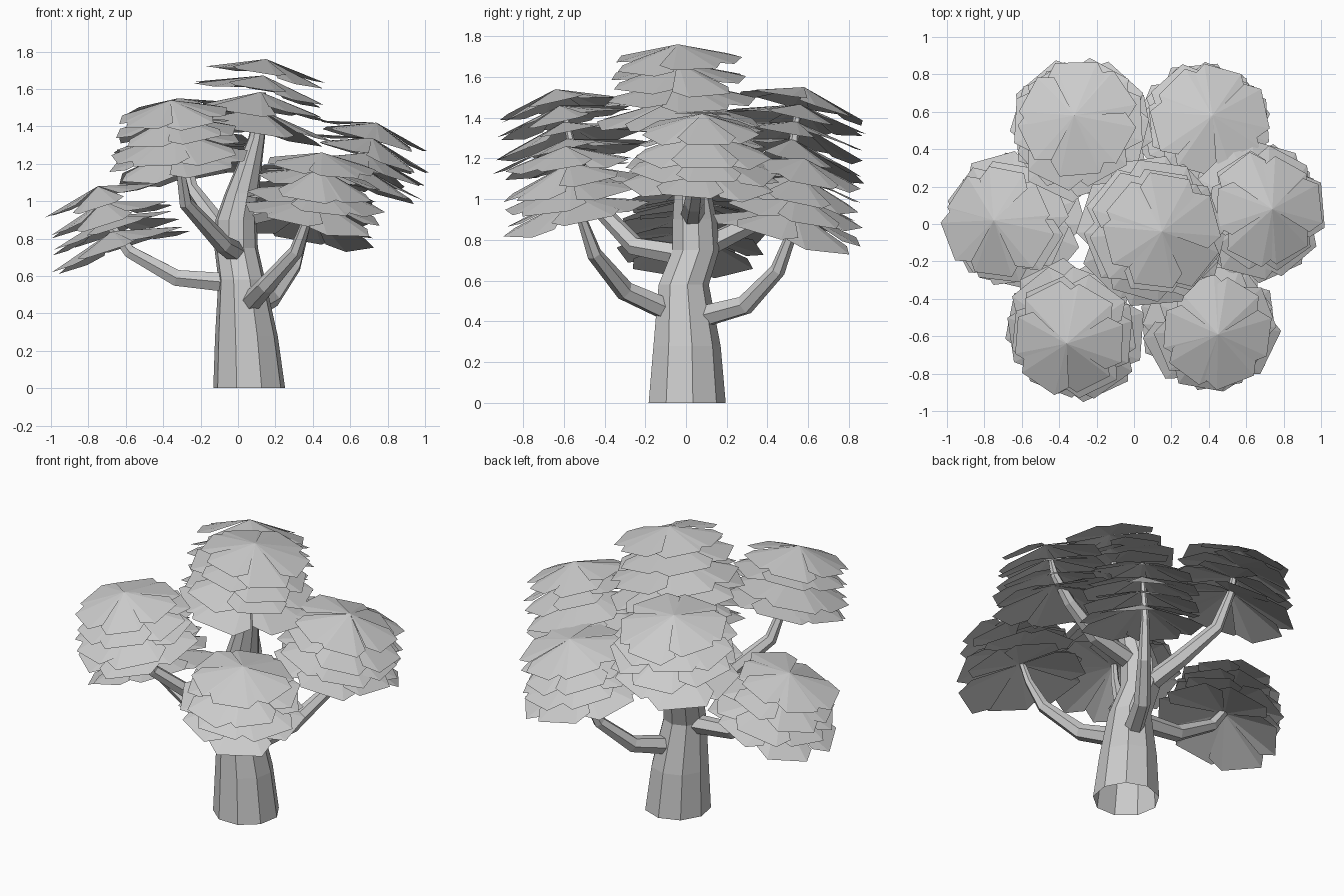
import bpy, bmesh, math, random
from mathutils import Vector, Matrix

if "Cube" in bpy.data.objects:
    bpy.data.objects.remove(bpy.data.objects["Cube"])

random.seed(7)


def make_object(name, bm):
    mesh = bpy.data.meshes.new(name)
    bm.to_mesh(mesh)
    bm.free()
    ob = bpy.data.objects.new(name, mesh)
    bpy.context.collection.objects.link(ob)
    return ob


def limb(name, points, radii, sides, level=False):
    """Tapered faceted tube along a path; level keeps the rings horizontal."""
    bm = bmesh.new()
    pts = [Vector(p) for p in points]
    rings = []
    for i, p in enumerate(pts):
        d = pts[min(i + 1, len(pts) - 1)] - pts[max(i - 1, 0)]
        d = Vector((0, 0, 1)) if level else d.normalized()
        u = Vector((0, 1, 0)) if level else d.cross(Vector((0, 0, 1))).normalized()
        v = d.cross(u)
        rings.append([bm.verts.new(p + radii[i] * (u * math.cos(a) + v * math.sin(a)))
                      for a in (math.tau * k / sides for k in range(sides))])
    for r0, r1 in zip(rings, rings[1:]):
        for k in range(sides):
            j = (k + 1) % sides
            bm.faces.new((r0[k], r0[j], r1[j], r1[k]))
    bm.faces.new(rings[-1])
    bmesh.ops.recalc_face_normals(bm, faces=bm.faces)
    return make_object(name, bm)


def leaf_cluster(name, apex, lean_dir, lean, scale=1.0):
    """Four stacked umbrellas of loose, blunt petals, leaning outward."""
    bm = bmesh.new()
    axis = Vector((-math.sin(lean_dir), math.cos(lean_dir), 0))
    place = Matrix.Translation(apex) @ Matrix.Rotation(lean, 4, axis)
    petals = 6
    step = math.tau / petals
    for layer, radius in enumerate((0.32, 0.35, 0.375, 0.395)):
        turn = random.uniform(0, step)
        for k in range(petals):
            mid = turn + k * step + random.uniform(-.1, .1)
            r = radius * scale * random.uniform(0.9, 1.02)
            drop = random.uniform(0.075, 0.135) * r / 0.35
            top = -0.084 * layer * scale

            def pt(ang, rad, z):
                return bm.verts.new(place @ Vector((rad * math.cos(ang), rad * math.sin(ang), top + z)))

            centre = pt(0, 0, 0)
            s0 = pt(mid - step * 0.58, r * 0.82, -drop * 0.85)
            t0 = pt(mid - step * 0.33, r, -drop)
            t1 = pt(mid + step * 0.33, r, -drop)
            s1 = pt(mid + step * 0.58, r * 0.82, -drop * 0.85)
            bm.faces.new((centre, s0, t0))
            bm.faces.new((centre, t0, t1))
            bm.faces.new((centre, t1, s1))
    return make_object(name, bm)


# trunk
limb("trunk",
     [(.06, 0, 0), (.045, 0, .28), (.02, -.015, .58), (-.01, .045, .75),
      (-.01, .04, .90), (.02, .03, 1.04), (.10, -.01, 1.34), (.13, -.03, 1.58)],
     [.195, .17, .127, .118, .112, .092, .045, .02], 9, level=True)

# branches
branches = {
    "left_branch": [(.0, 0, .56), (-.33, 0, .59), (-.58, .01, .73), (-.69, .02, .88), (-.72, .02, .98)],
    "right_branch": [(.0, .03, .91), (.33, .04, .98), (.54, .06, 1.12), (.66, .07, 1.25), (.70, .08, 1.34)],
    "front_left_branch": [(.0, .02, .72), (-.08, -.25, .77), (-.28, -.46, .99), (-.31, -.54, 1.17), (-.34, -.59, 1.40)],
    "front_right_branch": [(.04, -.03, .43), (.15, -.30, .55), (.31, -.45, .73), (.37, -.51, .90), (.42, -.55, 1.1)],
    "back_right_branch": [(.05, .03, .41), (.18, .29, .48), (.30, .45, .65), (.36, .53, .86), (.40, .56, 1.08)],
    "back_left_branch": [(-.01, .04, .74), (-.10, .30, .87), (-.25, .45, 1.07), (-.29, .53, 1.28), (-.31, .55, 1.45)],
}
for name, path in branches.items():
    limb(name, path, [.06, .05, .038, .025, .015], 6)

# foliage: apex position and lean, each leaning away from the trunk
clusters = {
    "crown_leaves": ((.15, -.04, 1.76), .16, 1.06),
    "left_leaves": ((-.75, .02, 1.08), .31, 1.0),
    "right_leaves": ((.74, .08, 1.42), .28, 1.0),
    "front_left_leaves": ((-.36, -.64, 1.54), .25, 1.0),
    "front_right_leaves": ((.45, -.59, 1.26), .23, 1.0),
    "back_right_leaves": ((.42, .58, 1.20), .27, 1.0),
    "back_left_leaves": ((-.32, .58, 1.55), .25, 1.04),
}
for name, (apex, lean, scale) in clusters.items():
    direction = 0 if name == "crown_leaves" else math.atan2(apex[1], apex[0])
    leaf_cluster(name, apex, direction, lean, scale)
